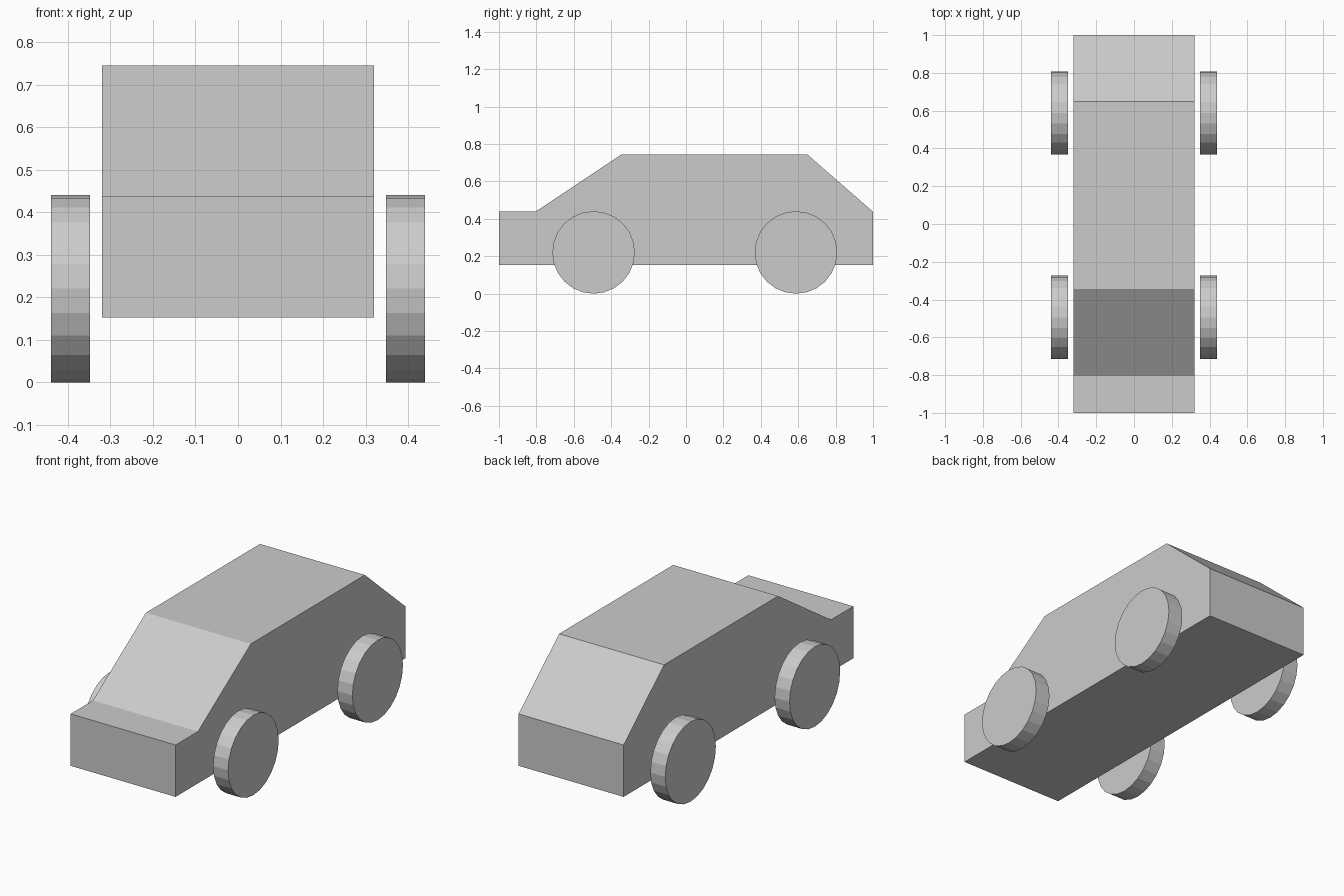
import bpy, bmesh
from math import pi
from mathutils import Matrix

if "Cube" in bpy.data.objects:
    bpy.data.objects.remove(bpy.data.objects["Cube"])


def make_object(name, bm):
    bmesh.ops.recalc_face_normals(bm, faces=bm.faces)
    mesh = bpy.data.meshes.new(name)
    bm.to_mesh(mesh)
    bm.free()
    obj = bpy.data.objects.new(name, mesh)
    bpy.context.collection.objects.link(obj)
    return obj


# Body: side profile (y, z) extruded across the width
HALF_WIDTH = 0.32
profile = [(-1, 0.152), (1, 0.152), (1, 0.438), (0.648, 0.745),
           (-0.345, 0.745), (-0.806, 0.438), (-1, 0.438)]
bm = bmesh.new()
side = bm.faces.new([bm.verts.new((-HALF_WIDTH, y, z)) for y, z in profile])
ext = bmesh.ops.extrude_face_region(bm, geom=[side], use_keep_orig=True)
bmesh.ops.translate(bm, vec=(2 * HALF_WIDTH, 0, 0),
                    verts=[v for v in ext["geom"] if isinstance(v, bmesh.types.BMVert)])
make_object("car_body", bm)


# Wheels: flat-sided discs standing just clear of the body
RADIUS, WIDTH, OFFSET = 0.2205, 0.091, 0.394


def wheel(name, x, y):
    bm = bmesh.new()
    bmesh.ops.create_cone(bm, cap_ends=True, segments=24, radius1=RADIUS,
                          radius2=RADIUS, depth=WIDTH,
                          matrix=Matrix.Rotation(pi / 2, 4, 'Y'))
    make_object(name, bm).location = (x, y, RADIUS)


for end, y in (("front", -0.494), ("rear", 0.588)):
    for hand, sx in (("left", -1), ("right", 1)):
        wheel(f"{end}_{hand}_wheel", sx * OFFSET, y)
